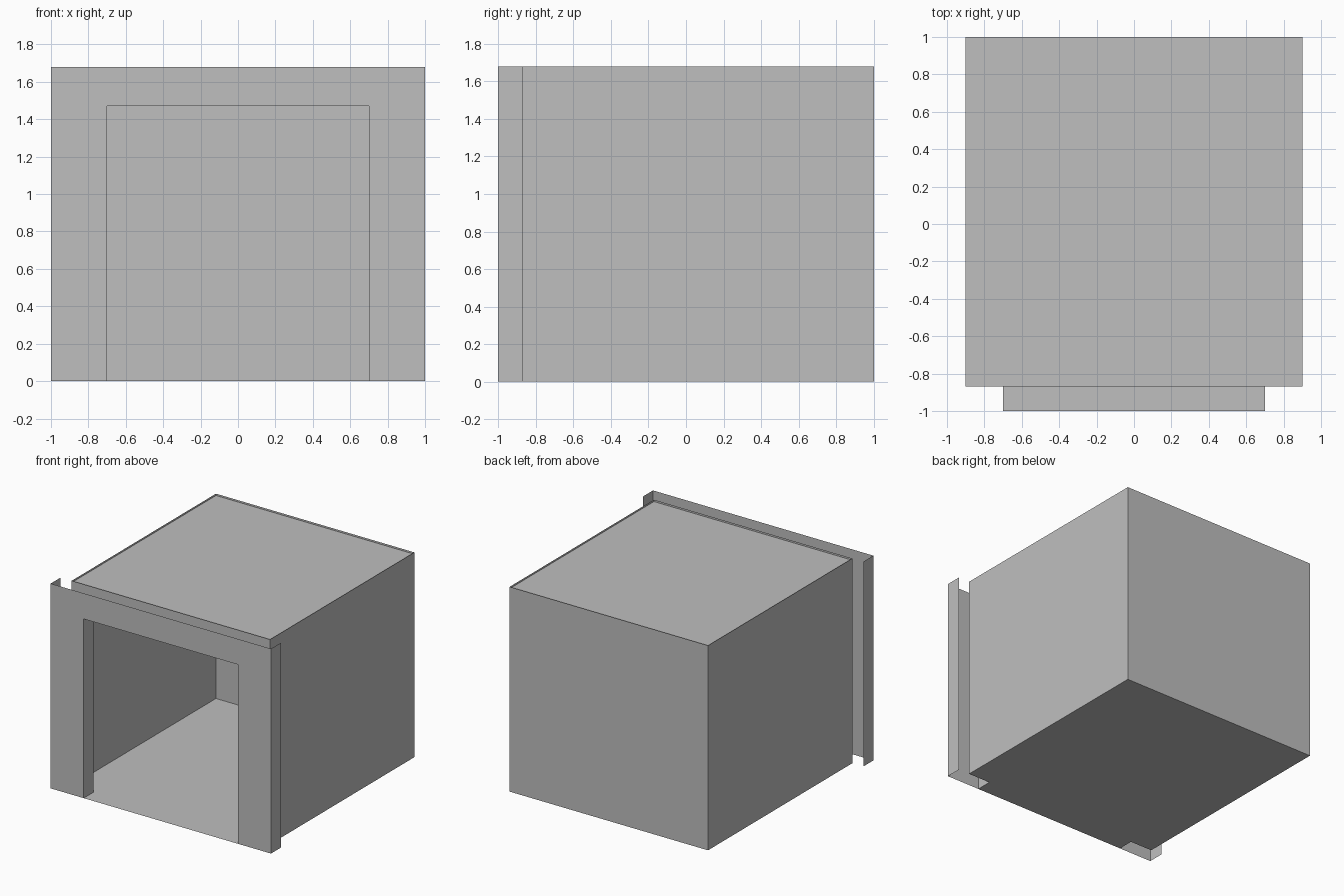
import bpy
import bmesh

cube = bpy.data.objects.get("Cube")
if cube:
    bpy.data.objects.remove(cube, do_unlink=True)

# Main dimensions
FRONT, WALL, BACK = -1.0, -0.87, 1.0
BODY, FRAME, DOOR = 0.9, 1.0, 0.7
TOP, ROOF, LINTEL = 1.68, 1.665, 1.47

grey = bpy.data.materials.new("plain grey")
grey.use_nodes = True
colour = (0.52, 0.52, 0.52, 1)
grey.diffuse_color = colour
grey.node_tree.nodes["Principled BSDF"].inputs["Base Color"].default_value = colour


def sheet(name, *outlines):
    """Thin panels, one flat face per outline."""
    bm = bmesh.new()
    for outline in outlines:
        bm.faces.new([bm.verts.new(p) for p in outline])
    bmesh.ops.remove_doubles(bm, verts=bm.verts, dist=0.0001)
    mesh = bpy.data.meshes.new(name)
    bm.to_mesh(mesh)
    bm.free()
    mesh.materials.append(grey)
    obj = bpy.data.objects.new(name, mesh)
    bpy.context.collection.objects.link(obj)
    return obj


def level(half, y0, y1, z):
    """Horizontal rectangle facing up."""
    return [(-half, y0, z), (half, y0, z), (half, y1, z), (-half, y1, z)]


def side(x, y0, y1, height):
    """Upright rectangle facing away from the centre."""
    pts = [(x, y0, 0), (x, y1, 0), (x, y1, height), (x, y0, height)]
    return pts if x > 0 else pts[::-1]


def doorway(half, y):
    """Front-facing panel with a door opening cut up from the floor."""
    right = [(-DOOR, LINTEL), (-DOOR, 0), (-half, 0), (-half, TOP)]
    left = [(-x, z) for x, z in reversed(right)]
    return [(x, y, z) for x, z in reversed(right + left)]


# Body shell
sheet("side_walls", side(BODY, WALL, BACK, TOP), side(-BODY, WALL, BACK, TOP))
sheet("back_wall", [(BODY, BACK, 0), (-BODY, BACK, 0), (-BODY, BACK, TOP), (BODY, BACK, TOP)])
sheet("front_wall", doorway(BODY, WALL))
sheet("roof", level(BODY, WALL, BACK, ROOF))
sheet("floor", level(BODY, WALL, BACK, 0)[::-1])

# Door frame standing in front of the body, with folded outer edges
sheet("door_frame", doorway(FRAME, FRONT),
      side(FRAME, FRONT, WALL, TOP), side(-FRAME, FRONT, WALL, TOP))

# Lining of the opening
sheet("door_jambs", side(DOOR, FRONT, WALL, LINTEL)[::-1],
      side(-DOOR, FRONT, WALL, LINTEL)[::-1])
sheet("door_lintel", level(DOOR, FRONT, WALL, LINTEL)[::-1])
sheet("door_sill", level(DOOR, FRONT, WALL, 0))
